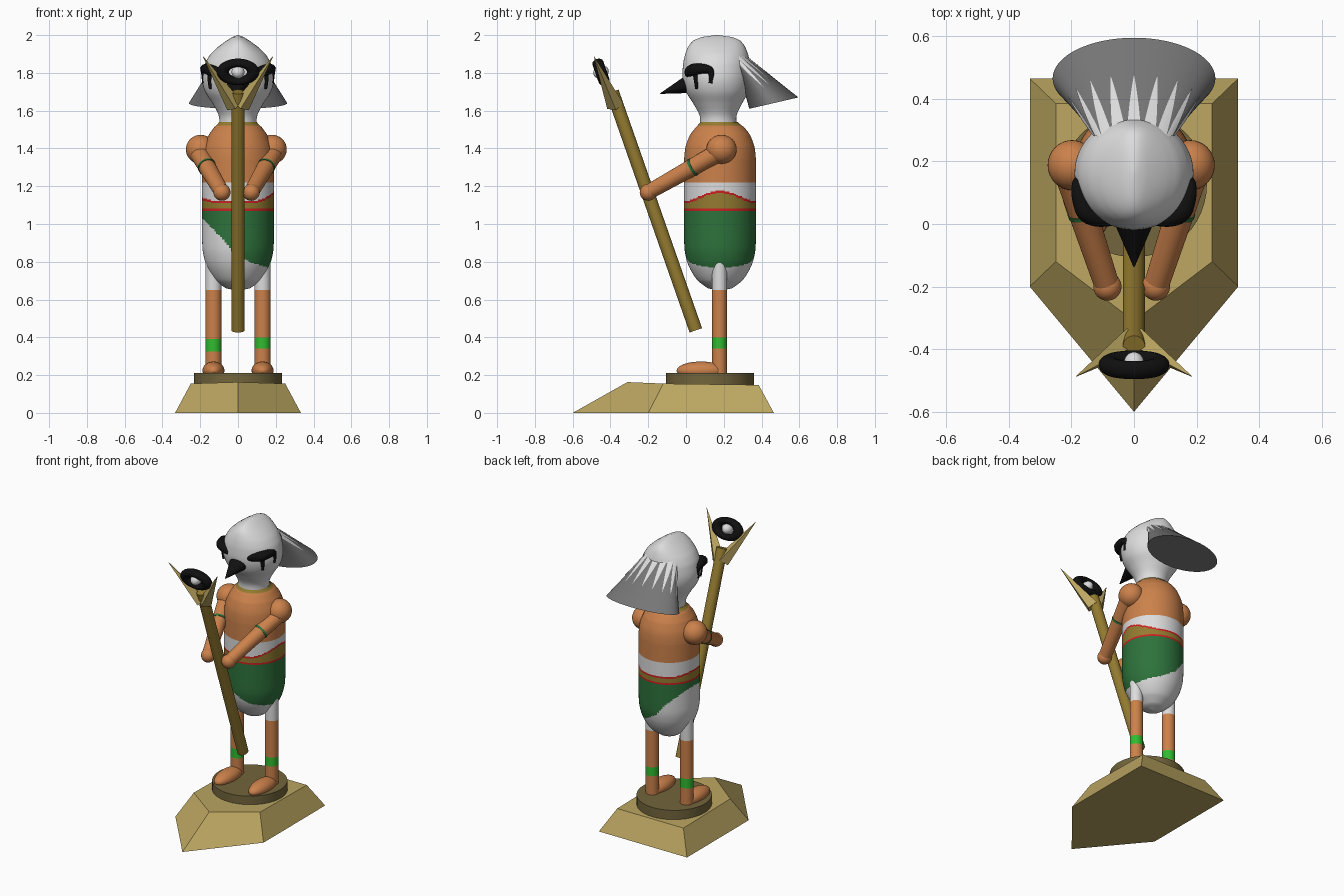
import bpy, bmesh, math
from mathutils import Vector, Matrix, Quaternion

if "Cube" in bpy.data.objects:
    bpy.data.objects.remove(bpy.data.objects["Cube"])

COLORS = {
    "khaki": (.50, .38, .12), "dark_brown": (.17, .13, .045), "gold": (.30, .20, .03),
    "orange": (.60, .22, .07), "white": (.72, .72, .72), "dark_green": (.027, .17, .045),
    "bright_green": (.03, .50, .03), "red": (.60, .015, .015), "black": (.005, .005, .005),
    "grey": (.18, .18, .18)}
NAMES = list(COLORS)
MATS = {}
for n, c in COLORS.items():
    MATS[n] = bpy.data.materials.new(n)
    MATS[n].diffuse_color = (*c, 1)


def finish(name, bm, color, smooth=True):
    """Turn a bmesh into an object; color is a name or a rule on the face centre."""
    bmesh.ops.recalc_face_normals(bm, faces=bm.faces[:])
    rule = color if callable(color) else (lambda p: color)
    used = []
    for f in bm.faces:
        c = rule(f.calc_center_median())
        if c not in used:
            used.append(c)
        f.material_index = used.index(c)
        f.smooth = smooth
    me = bpy.data.meshes.new(name)
    bm.to_mesh(me)
    bm.free()
    for c in used:
        me.materials.append(MATS[c])
    if smooth:
        me.set_sharp_from_angle(angle=math.radians(40))
    ob = bpy.data.objects.new(name, me)
    bpy.context.collection.objects.link(ob)
    return ob


def ball(name, loc, size, color, rot=None):
    bm = bmesh.new()
    bmesh.ops.create_uvsphere(bm, u_segments=32, v_segments=18, radius=1)
    m = Matrix.LocRotScale(Vector(loc), rot or Quaternion(), Vector(size))
    bmesh.ops.transform(bm, matrix=m, verts=bm.verts[:])
    return finish(name, bm, color)


def rod(name, a, b, ra, rb, color, segs=32, smooth=True, flat=1):
    a, b = Vector(a), Vector(b)
    bm = bmesh.new()
    bmesh.ops.create_cone(bm, cap_ends=True, segments=segs, radius1=ra, radius2=rb, depth=(b - a).length)
    m = Matrix.LocRotScale((a + b) / 2, Vector((0, 0, 1)).rotation_difference(b - a), Vector((1, flat, 1)))
    bmesh.ops.transform(bm, matrix=m, verts=bm.verts[:])
    return finish(name, bm, color, smooth)


def bridge(bm, loops, cap=True):
    """Skin a list of equal vertex loops."""
    n = len(loops[0])
    for l0, l1 in zip(loops, loops[1:]):
        for i in range(n):
            j = (i + 1) % n
            bm.faces.new((l0[i], l0[j], l1[j], l1[i]))
    if cap:
        bm.faces.new(loops[0])
        bm.faces.new(loops[-1])


def loft(name, rows, color, cx=0, step=.006, segs=96):
    """Smooth elliptical loft through rows of (z, rx, ry, cy)."""
    rows = [Vector(r) for r in rows]
    pts = []
    for i in range(len(rows) - 1):
        p0, p1 = rows[max(i - 1, 0)], rows[i]
        p2, p3 = rows[i + 1], rows[min(i + 2, len(rows) - 1)]
        k = max(2, round((p2.x - p1.x) / step))
        for s in range(k):
            t = s / k
            p = (p1 * 2 + (p2 - p0) * t + (p0 * 2 - p1 * 5 + p2 * 4 - p3) * t * t
                 + (p1 * 3 - p0 - p2 * 3 + p3) * t ** 3) / 2
            p.x = p1.x + (p2.x - p1.x) * t
            pts.append(p)
    pts.append(rows[-1])
    bm = bmesh.new()
    loops = [[bm.verts.new((cx + p.y * math.cos(2 * math.pi * i / segs),
                            p.w + p.z * math.sin(2 * math.pi * i / segs), p.x))
              for i in range(segs)] for p in pts]
    bridge(bm, loops)
    return finish(name, bm, color)


# Plinth: pointed five-sided block with sloping sides
bm = bmesh.new()
low = [(-.333, .465, 0), (.333, .465, 0), (.333, -.2, 0), (0, -.6, 0), (-.333, -.2, 0)]
top = [(-.25, .385, .148), (.25, .385, .148), (.25, -.12, .155), (0, -.31, .163), (-.25, -.12, .155)]
bridge(bm, [[bm.verts.new(v) for v in ring] for ring in (low, top)])
finish("plinth", bm, "khaki", False)
rod("standing_disc", (0, .127, .14), (0, .127, .212), .233, .233, "dark_brown", 48)

# Torso with wrap, belt and collar coloured by height and side
HEM = [(-.20, 1.04), (-.16, 1.0), (-.08, .92), (-.03, .855), (.06, .80), (.17, .765), (.20, .75)]


def hem(x):
    for (x0, z0), (x1, z1) in zip(HEM, HEM[1:]):
        if x <= x1:
            return z0 + (z1 - z0) * (x - x0) / (x1 - x0)
    return HEM[-1][1]


def torso_color(p):
    nx = p.x / .19
    belt = 1.12 + (.055 if nx > 0 else .02) * nx ** 4
    if p.z > 1.522:
        return "gold"
    if p.z > 1.22:
        return "orange"
    if p.z > belt:
        return "white"
    if p.z > 1.066:
        return "red" if p.z > belt - .012 or p.z < 1.078 else "gold"
    return "dark_green" if p.z > hem(p.x) else "white"


C = .18
loft("torso", [(.645, .004, .004, C), (.66, .065, .065, C), (.70, .118, .118, C), (.75, .152, .152, C),
               (.80, .174, .174, C), (.86, .187, .187, C), (.93, .19, .19, C), (1.34, .19, .19, C),
               (1.41, .18, .182, C), (1.47, .156, .16, C), (1.51, .128, .13, C), (1.54, .10, .10, .175)],
     torso_color)

# Head and neck with a narrow ridge on the crown
loft("head", [(1.50, .10, .10, .172), (1.57, .101, .097, .17), (1.63, .13, .125, .168), (1.70, .174, .165, .165),
              (1.77, .19, .18, .162), (1.85, .175, .177, .162), (1.90, .145, .166, .162),
              (1.94, .103, .15, .162), (1.97, .062, .125, .163), (1.99, .03, .08, .163), (2.0, .004, .01, .163)],
     "white", step=.012, segs=64)
rod("beak", (0, .02, 1.742), (0, -.137, 1.69), .07, .002, "black", 24, flat=.72)


def tube(name, pts, color):
    """Tapered tube through (x, y, z, radius) points."""
    cu = bpy.data.curves.new(name, "CURVE")
    cu.dimensions = "3D"
    cu.bevel_depth, cu.bevel_resolution, cu.use_fill_caps = 1, 3, True
    sp = cu.splines.new("NURBS")
    sp.points.add(len(pts) - 1)
    for q, p in zip(sp.points, pts):
        q.co, q.radius = (*p[:3], 1), p[3]
    sp.use_endpoint_u, sp.order_u = True, 3
    tmp = bpy.data.objects.new(name + "_path", cu)
    bpy.context.collection.objects.link(tmp)
    bm = bmesh.new()
    bm.from_mesh(tmp.to_mesh())
    tmp.to_mesh_clear()
    bpy.data.objects.remove(tmp)
    return finish(name, bm, color)


# Paired parts: eyes, legs, feet, arms, staff prongs
for side, s in (("left", -1), ("right", 1)):
    tube(side + "_eye_mask", [(s * .06, .012, 1.79, .016), (s * .145, .012, 1.815, .034),
                              (s * .178, .09, 1.825, .026), (s * .178, .145, 1.81, .018),
                              (s * .178, .13, 1.745, .012)], "black")
    tube(side + "_eye_streak", [(s * .146, .05, 1.80, .016), (s * .151, .055, 1.755, .012),
                                (s * .147, .055, 1.715, .007)], "black")
    ball(side + "_eye_white", (s * .164, .05, 1.812), (.018, .016, .008), "white")
    ball(side + "_iris", (s * .163, .038, 1.812), (.019, .01, .008), "bright_green")

    g0, g1 = (.34, .40) if s > 0 else (.325, .39)
    loft(side + "_leg", [(z, .042, .04, .178) for z in (.2, g0, g1, .65, .83)],
         lambda p: "white" if p.z > .65 else "bright_green" if g0 < p.z < g1 else "orange",
         cx=s * .13, step=.05, segs=32)
    ball(side + "_foot", (s * .13, .08, .224), (.058, .13, .048), "orange")

    sx, hx = (-.198, -.085) if s < 0 else (.18, .07)
    shoulder, hand = Vector((sx + s * .015, .185, 1.385)), Vector((hx, -.2, 1.168))
    ball(side + "_shoulder", (sx, .188, 1.395), (.078, .08, .077), "orange")
    rod(side + "_arm", shoulder, hand, .05, .04, "orange")
    ball(side + "_hand", hand, (.045, .045, .045), "orange")
    rod(side + "_armband", shoulder.lerp(hand, .37), shoulder.lerp(hand, .40), .049, .0488, "dark_green")
    rod(side + "_prong", (s * .018, -.375, 1.625), (s * .185, -.487, 1.887), .045, .001, "khaki", 4, False)

# Staff with a black ring and pale bead held in the fork
rod("staff", (0, .052, .437), (0, -.39, 1.70), .035, .035, "gold")
tilt = Vector((0, 0, 1)).rotation_difference(Vector((0, -.35, 1)))
centre = Vector((0, -.45, 1.805))
bm = bmesh.new()
loops = []
for i in range(48):
    a = 2 * math.pi * i / 48
    loop = []
    for j in range(16):
        b = 2 * math.pi * j / 16
        r = .08 + .033 * math.cos(b)
        p = Vector((r * math.cos(a), .03 * math.sin(b), .64 * r * math.sin(a)))
        loop.append(bm.verts.new(centre + tilt @ p))
    loops.append(loop)
bridge(bm, loops + [loops[0]], cap=False)
finish("staff_ring", bm, "black")
ball("staff_bead", centre, (.034, .042, .034), "white", tilt)


# Flared hair at the back of the head, with white spikes laid on it
def hair_point(a, t, grow=1):
    c0, c1 = Vector((0, .285, 1.84)), Vector((0, .465, 1.64))
    ca, sa = math.cos(a) * grow, math.sin(a) * grow
    p0 = c0 + Vector((.13 * ca, -.01 * sa, .085 * sa))
    p1 = c1 + Vector((.26 * ca, .13 * sa, .03 * sa))
    return p0.lerp(p1, t)


bm = bmesh.new()
bridge(bm, [[bm.verts.new(hair_point(2 * math.pi * i / 64, t / 6)) for i in range(64)] for t in range(7)])
finish("hair", bm, "grey")

bm = bmesh.new()
for k in range(9):
    mid, half = math.radians(10 + 20 * k), math.radians(10)
    rows = []
    for i in range(9):
        t, w = .62 * i / 8, half * (1 - i / 8.1)
        rows.append([bm.verts.new(hair_point(mid + w * u, t, 1.025)) for u in (-1, -.33, .33, 1)])
    for r0, r1 in zip(rows, rows[1:]):
        for j in range(3):
            bm.faces.new((r0[j], r0[j + 1], r1[j + 1], r1[j]))
finish("hair_spikes", bm, "white")

for m in bpy.data.materials:
    if m.users and not m.is_grease_pencil:
        m.use_nodes = True
        m.node_tree.nodes["Principled BSDF"].inputs["Base Color"].default_value = m.diffuse_color
